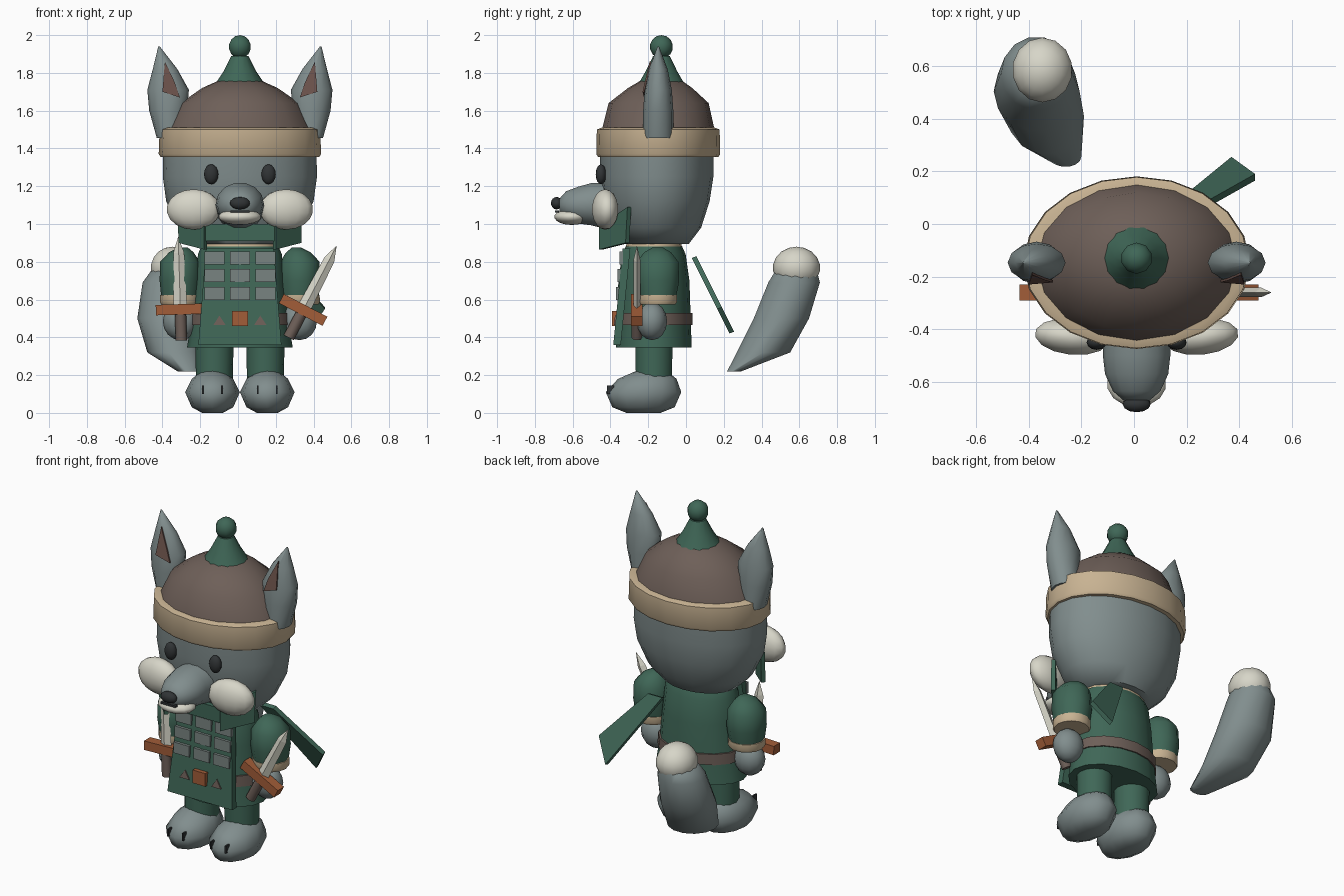
import bpy, bmesh, math
from mathutils import Vector, Matrix

CX = 0.01  # symmetry line of the figure


def material(name, rgb):
    m = bpy.data.materials.new(name)
    m.diffuse_color = (*rgb, 1)
    return m


FUR = material("grey fur", (0.22, 0.27, 0.27))
GREEN = material("green cloth", (0.05, 0.135, 0.095))
BROWN = material("brown leather", (0.155, 0.115, 0.098))
BEIGE = material("beige trim", (0.58, 0.45, 0.29))
WHITE = material("off white", (0.68, 0.67, 0.58))
DARK = material("near black", (0.03, 0.034, 0.036))
ORANGE = material("copper", (0.36, 0.11, 0.04))
STEEL = material("steel plate", (0.19, 0.23, 0.22))
INNER = material("inner ear", (0.15, 0.085, 0.07))


def finish(name, bm, mat, angle=45):
    bmesh.ops.recalc_face_normals(bm, faces=bm.faces)
    me = bpy.data.meshes.new(name)
    bm.to_mesh(me)
    bm.free()
    me.materials.append(mat)
    if angle:
        me.shade_smooth()
        me.set_sharp_from_angle(angle=math.radians(angle))
    ob = bpy.data.objects.new(name, me)
    bpy.context.collection.objects.link(ob)
    return ob


def loft(name, rings, mat, n=16, axis='z', angle=50):
    """Elliptical rings (x, y, z, r1, r2) stacked along z or along y."""
    bm = bmesh.new()
    loops = []
    for x, y, z, a, b in rings:
        loop = []
        for i in range(n):
            t = 2 * math.pi * i / n
            c, s = a * math.cos(t), b * math.sin(t)
            loop.append(bm.verts.new((x + c, y + s, z) if axis == 'z' else (x + c, y, z + s)))
        loops.append(loop)
    for p, q in zip(loops, loops[1:]):
        for i in range(n):
            bm.faces.new((p[i], p[(i + 1) % n], q[(i + 1) % n], q[i]))
    bm.faces.new(loops[0])
    bm.faces.new(loops[-1])
    return finish(name, bm, mat, angle)


def ball(name, loc, size, mat, u=14, v=9, rot=0):
    bm = bmesh.new()
    bmesh.ops.create_uvsphere(bm, u_segments=u, v_segments=v, radius=1)
    bm.transform(Matrix.Translation(loc) @ Matrix.Rotation(rot, 4, 'Z') @ Matrix.Diagonal((*size, 1)))
    return finish(name, bm, mat, 60)


def box(name, loc, size, mat, tilt=0):
    bm = bmesh.new()
    bmesh.ops.create_cube(bm, size=1)
    bm.transform(Matrix.Translation(loc) @ Matrix.Rotation(tilt, 4, 'Y') @ Matrix.Diagonal((*size, 1)))
    return finish(name, bm, mat, 0)


def plate(name, pts, offset, mat):
    """Flat polygon extruded by an offset vector."""
    bm = bmesh.new()
    f = bm.faces.new([bm.verts.new(p) for p in pts])
    ext = bmesh.ops.extrude_face_region(bm, geom=[f], use_keep_orig=True)
    vs = [e for e in ext['geom'] if isinstance(e, bmesh.types.BMVert)]
    bmesh.ops.translate(bm, verts=vs, vec=offset)
    return finish(name, bm, mat, 0)


# Head, hat and pompom
HY = -0.155
loft("head", [(CX, HY, 0.895, 0.23, 0.17), (CX, HY, 0.98, 0.32, 0.235), (CX, HY, 1.12, 0.39, 0.28),
              (CX, HY, 1.25, 0.408, 0.3), (CX, HY, 1.42, 0.405, 0.3)], FUR, 20)
loft("hat_band", [(CX, -0.147, 1.355, 0.42, 0.318), (CX, -0.147, 1.37, 0.43, 0.328), (CX, -0.147, 1.5, 0.425, 0.325),
                  (CX, -0.147, 1.51, 0.4, 0.3)], BEIGE, 20)
loft("hat_dome", [(CX, -0.147, 1.49, 0.39, 0.3), (CX, -0.145, 1.64, 0.315, 0.265), (CX, -0.137, 1.72, 0.2, 0.17),
                  (CX, -0.13, 1.765, 0.1, 0.1)], BROWN, 16, angle=60)
loft("hat_cone", [(CX, -0.13, 1.75, 0.125, 0.12), (CX, -0.13, 1.81, 0.085, 0.085),
                  (CX, -0.13, 1.89, 0.045, 0.045)], GREEN, 14)
ball("hat_bobble", (CX, -0.13, 1.938), (0.061, 0.061, 0.062), GREEN, 10, 7)

# Muzzle, jaw and nose
loft("muzzle", [(CX, -0.38, 1.09, 0.13, 0.13), (CX, -0.5, 1.105, 0.128, 0.115), (CX, -0.57, 1.1, 0.12, 0.1),
                (CX, -0.635, 1.1, 0.09, 0.075), (CX, -0.67, 1.1, 0.05, 0.035)], FUR, 14, axis='y', angle=60)
ball("jaw", (CX, -0.605, 1.038), (0.115, 0.092, 0.043), WHITE)
ball("nose", (CX, -0.685, 1.11), (0.053, 0.03, 0.033), DARK, 12, 8)
box("mouth", (CX, -0.683, 1.066), (0.1, 0.02, 0.012), DARK)

# Mirrored parts: ears, face, arms, legs
for s, side in ((-1, "left"), (1, "right")):
    X = lambda d: CX + s * d
    loft(side + "_ear", [(X(0.375), -0.147, 1.455, 0.065, 0.08), (X(0.38), -0.147, 1.6, 0.1, 0.08),
                         (X(0.38), -0.147, 1.71, 0.11, 0.072), (X(0.396), -0.147, 1.82, 0.065, 0.05),
                         (X(0.428), -0.147, 1.94, 0.004, 0.004)], FUR, 12, angle=70)
    plate(side + "_inner_ear", [(X(0.397), -0.193, 1.86), (X(0.41), -0.23, 1.7), (X(0.318), -0.222, 1.67),
                                (X(0.345), -0.215, 1.75)], (0, 0.009, 0), INNER)
    ball(side + "_eye", (X(0.152), -0.45, 1.263), (0.038, 0.028, 0.053), DARK, 12, 8)
    ball(side + "_cheek", (X(0.245), -0.428, 1.077), (0.145, 0.07, 0.107), WHITE, rot=s * 0.1)
    plate(side + "_scarf_side", [(X(0.33), -0.31, 1.09), (X(0.19), -0.46, 0.99), (X(0.19), -0.46, 0.865),
                                 (X(0.325), -0.32, 0.9)], (-s * 0.015, 0.02, 0), GREEN)
    # arm
    ax = X(0.317)
    loft(side + "_sleeve", [(ax, -0.15, 0.6, 0.098, 0.1), (ax, -0.15, 0.7, 0.108, 0.12), (ax, -0.15, 0.8, 0.105, 0.115),
                            (X(0.31), -0.15, 0.85, 0.065, 0.075), (X(0.3), -0.15, 0.875, 0.025, 0.03)],
         GREEN, 10, angle=60)
    loft(side + "_cuff", [(ax, -0.15, 0.575, 0.1, 0.098), (ax, -0.15, 0.59, 0.107, 0.106),
                          (ax, -0.15, 0.625, 0.105, 0.106)], BEIGE, 14)
    ball(side + "_hand", (X(0.315), -0.18, 0.485), (0.093, 0.08, 0.1), FUR, 12, 8)
    # leg and foot
    loft(side + "_leg", [(X(0.135), -0.17, 0.15, 0.097, 0.097), (X(0.135), -0.17, 0.4, 0.102, 0.102)], GREEN, 14)
    loft(side + "_foot", [(X(0.145), -0.225, 0.0, 0.055, 0.09), (X(0.145), -0.225, 0.03, 0.11, 0.165),
                          (X(0.145), -0.225, 0.11, 0.145, 0.2), (X(0.145), -0.205, 0.18, 0.11, 0.155),
                          (X(0.145), -0.18, 0.228, 0.05, 0.07)], FUR, 12, angle=80)
    for d in (0.095, 0.195):
        box(side + "_claw", (X(d), -0.4, 0.122), (0.009, 0.035, 0.045), DARK)

# Tunic with collar, belt and apron
TY = -0.17
loft("tunic", [(CX, TY, 0.345, 0.28, 0.2), (CX, TY, 0.5, 0.255, 0.195), (CX, TY, 0.7, 0.235, 0.188),
               (CX, TY, 0.84, 0.222, 0.168), (CX, TY, 0.88, 0.205, 0.15)], GREEN, 16)
loft("collar", [(CX, TY, 0.87, 0.2, 0.15), (CX, TY, 0.905, 0.195, 0.143)], BEIGE, 16)
loft("belt", [(CX, TY, 0.465, 0.268, 0.204), (CX, TY, 0.53, 0.263, 0.204)], BROWN, 16)
plate("apron", [(CX - 0.18, -0.335, 0.87), (CX + 0.18, -0.335, 0.87), (CX + 0.22, -0.385, 0.36),
                (CX - 0.22, -0.385, 0.36)], (0, 0.04, 0), GREEN)
box("buckle", (CX, -0.378, 0.5), (0.085, 0.03, 0.08), ORANGE)
for s in (-1, 1):
    plate("belt_stud", [(CX + s * 0.108 - 0.033, -0.382, 0.465), (CX + s * 0.108 + 0.033, -0.382, 0.465),
                        (CX + s * 0.108, -0.376, 0.515)], (0, 0.009, 0), BROWN)

# Chest armour scales
for i in (-1, 0, 1):
    for z in (0.82, 0.727, 0.632):
        box("armour_scale", (CX + i * 0.135, -0.338 - (0.87 - z) * 0.1, z), (0.106, 0.02, 0.067), STEEL)

# Scarf front and trailing end
plate("scarf_front", [(CX - 0.2, -0.45, 1.0), (CX + 0.2, -0.45, 1.0), (CX + 0.2, -0.45, 0.91), (CX - 0.2, -0.45, 0.91)],
      (0, 0.03, 0), GREEN)
plate("scarf_tail", [(0.125, 0.03, 0.82), (0.22, 0.03, 0.82), (0.46, 0.165, 0.55), (0.37, 0.23, 0.42)],
      (0, 0.025, 0.01), GREEN)


def short_sword(name, base, tilt):
    """Sword standing along local z, tilted about y at its guard."""
    M = Matrix.Translation(base) @ Matrix.Rotation(tilt, 4, 'Y')
    bm = bmesh.new()
    w, t = 0.036, 0.018
    prof = [(w, 0), (0, t), (-w, 0), (0, -t)]
    lo, hi = ([bm.verts.new(M @ Vector((x * k, y, z))) for x, y in prof] for k, z in ((1, 0), (0.8, 0.3)))
    tip = bm.verts.new(M @ Vector((0, 0, 0.385)))
    for i in range(4):
        j = (i + 1) % 4
        bm.faces.new((lo[i], lo[j], hi[j], hi[i]))
        bm.faces.new((hi[i], hi[j], tip))
    bm.faces.new(lo)
    finish(name + "_blade", bm, WHITE, 0)
    box(name + "_guard", base, (0.26, 0.06, 0.055), ORANGE, tilt)
    grip = loft(name + "_grip", [(0, 0, -0.165, 0.03, 0.028), (0, 0, 0, 0.03, 0.028)], BROWN, 8)
    grip.data.transform(M)


short_sword("right_sword", (0.345, -0.26, 0.545), 0.48)
short_sword("left_sword", (-0.305, -0.26, 0.548), -0.03)

# Raised tail with pale tip
loft("tail", [(-0.26, 0.255, 0.22, 0.06, 0.038), (-0.335, 0.41, 0.32, 0.145, 0.145), (-0.37, 0.505, 0.5, 0.163, 0.15),
              (-0.37, 0.572, 0.69, 0.135, 0.14), (-0.355, 0.585, 0.76, 0.1, 0.11)], FUR, 14, angle=70)
ball("tail_tip", (-0.348, 0.585, 0.768), (0.116, 0.125, 0.112), WHITE)
